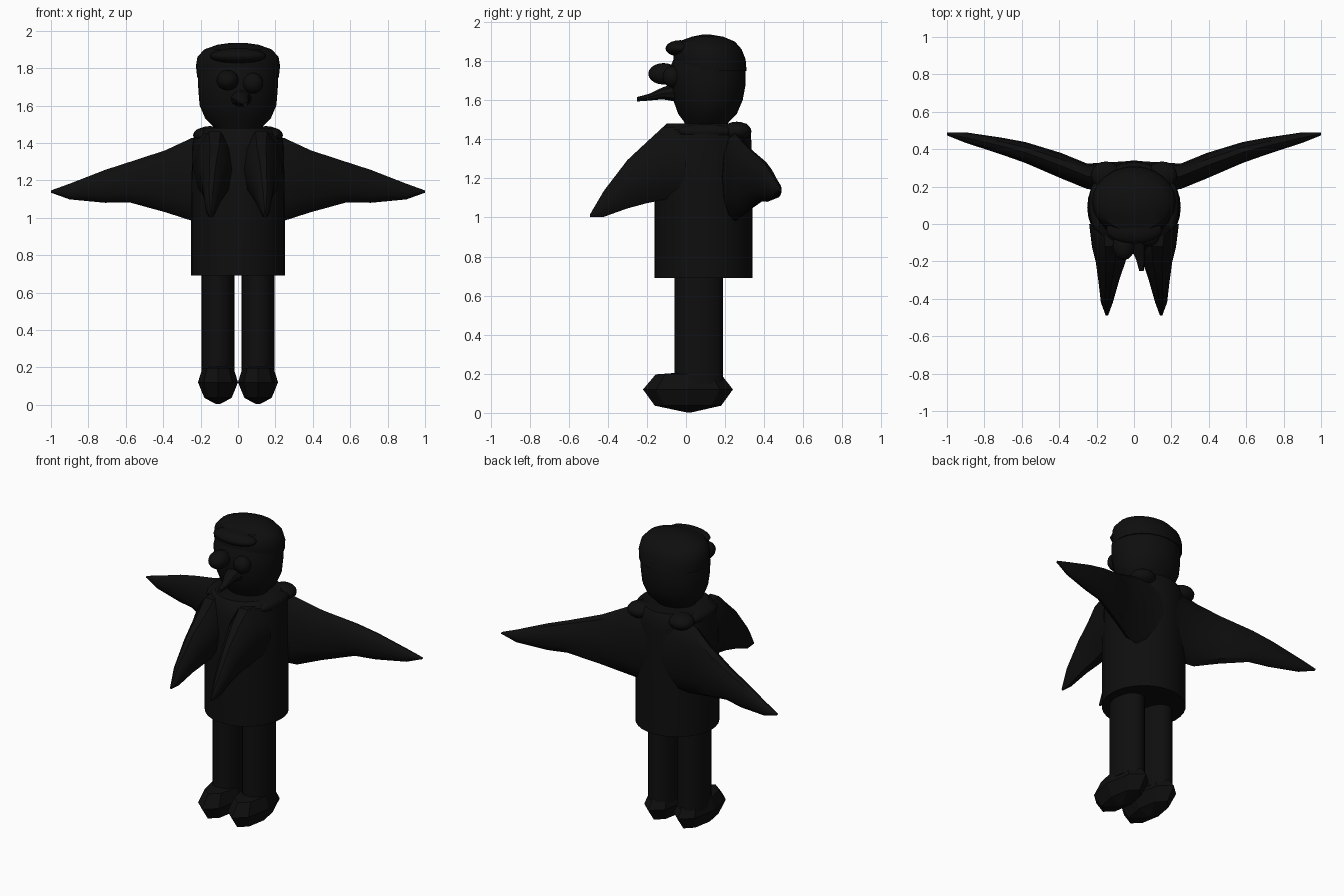
import bpy, bmesh, math
from mathutils import Vector

if "Cube" in bpy.data.objects:
    bpy.data.objects.remove(bpy.data.objects["Cube"])

black = bpy.data.materials.new("black")
black.diffuse_color = (0.0045, 0.0045, 0.0045, 1)
black.use_nodes = True
black.node_tree.nodes["Principled BSDF"].inputs["Base Color"].default_value = black.diffuse_color


def loft(name, sections, plane, n=16, smooth=True):
    """Skin elliptical sections (centre, half size a, half size b); plane = axes of a and b."""
    u, v = [Vector([float(c == k) for k in "xyz"]) for c in plane]
    bm = bmesh.new()
    rings = []
    for c, a, b in sections:
        rings.append([bm.verts.new(Vector(c) + u * a * math.cos(t) + v * b * math.sin(t))
                      for t in (2 * math.pi * i / n for i in range(n))])
    for r, s in zip(rings, rings[1:]):
        for i in range(n):
            j = (i + 1) % n
            bm.faces.new((r[i], r[j], s[j], s[i]))
    bm.faces.new(rings[0][::-1])
    bm.faces.new(rings[-1])
    bmesh.ops.recalc_face_normals(bm, faces=bm.faces)
    me = bpy.data.meshes.new(name)
    bm.to_mesh(me)
    bm.free()
    ob = bpy.data.objects.new(name, me)
    bpy.context.collection.objects.link(ob)
    finish(ob, smooth)
    return ob


def finish(ob, smooth=True):
    ob.data.materials.append(black)
    if smooth:
        bpy.ops.object.select_all(action='DESELECT')
        ob.select_set(True)
        bpy.context.view_layer.objects.active = ob
        bpy.ops.object.shade_smooth_by_angle(angle=math.radians(35))


def stack(name, rows, x=0, n=24, smooth=True):
    """Horizontal rings: (z, half width, front y, back y)."""
    return loft(name, [((x, (f + b) / 2, z), w, (b - f) / 2) for z, w, f, b in rows],
                "xy", n, smooth)


def blob(name, loc, size):
    bpy.ops.mesh.primitive_uv_sphere_add(segments=16, ring_count=10, radius=1, location=loc)
    ob = bpy.context.object
    ob.name = name
    ob.scale = size
    finish(ob)
    return ob


# coat body
stack("coat", [(0.69, .25, -.16, .34), (1.1, .25, -.16, .34), (1.38, .245, -.15, .335),
               (1.45, .235, -.13, .33), (1.48, .19, -.10, .31)], n=32)

# head and hair
stack("head", [(1.46, .11, .0, .2), (1.49, .135, -.01, .22), (1.53, .175, -.04, .26),
               (1.6, .205, -.065, .29), (1.68, .212, -.085, .305), (1.76, .215, -.085, .305),
               (1.84, .2, -.05, .29)])
stack("hair", [(1.75, .218, -.06, .31), (1.81, .225, -.065, .305), (1.86, .217, -.06, .285),
               (1.9, .18, -.04, .25), (1.925, .11, .03, .19), (1.935, .04, .08, .13)])
blob("fringe", (0, -.03, 1.865), (.15, .075, .042))

# face: bulging eyes and pointed beak
blob("left_eye", (-.055, -.115, 1.735), (.06, .078, .055))
blob("right_eye", (.08, -.07, 1.72), (.055, .05, .055))
loft("beak", [((.015, -.05, 1.64), .06, .05), ((.02, -.12, 1.635), .04, .032),
              ((.035, -.19, 1.615), .024, .018), ((.04, -.25, 1.605), .012, .012)], "xz", 10)

for s, side in ((-1, "left"), (1, "right")):
    # legs and faceted feet
    stack(side + "_leg", [(.15, .088, -.06, .19), (.72, .088, -.06, .19)], s * .107)
    stack(side + "_foot", [(.003, .01, .0, .03), (.037, .073, -.16, .18), (.12, .107, -.22, .24),
                           (.197, .083, -.155, .18), (.207, .02, -.02, .04)], s * .107, 8, False)
    # wide rear wings, flattened front to back
    loft(side + "_rear_wing", [((s * .05, .25, 1.22), .085, .25), ((s * .25, .255, 1.205), .068, .22),
                               ((s * .39, .312, 1.195), .068, .165), ((s * .58, .382, 1.19), .056, .108),
                               ((s * .71, .417, 1.168), .045, .088), ((s * .9, .462, 1.14), .028, .042),
                               ((s, .482, 1.14), .008, .006)], "yz", 12)
    # forward pointing front wings
    loft(side + "_front_wing", [((s * .13, .0, 1.27), .11, .2), ((s * .125, -.12, 1.275), .1, .195),
                                ((s * .125, -.2, 1.23), .08, .165), ((s * .135, -.3, 1.17), .056, .13),
                                ((s * .145, -.42, 1.07), .032, .07), ((s * .145, -.49, 1.01), .006, .008)],
         "xz", 10)
    # collar bumps on the shoulders
    blob(side + "_collar", (s * .15, .26, 1.44), (.08, .075, .05))
    blob(side + "_shoulder", (s * .19, .1, 1.44), (.05, .14, .04))
